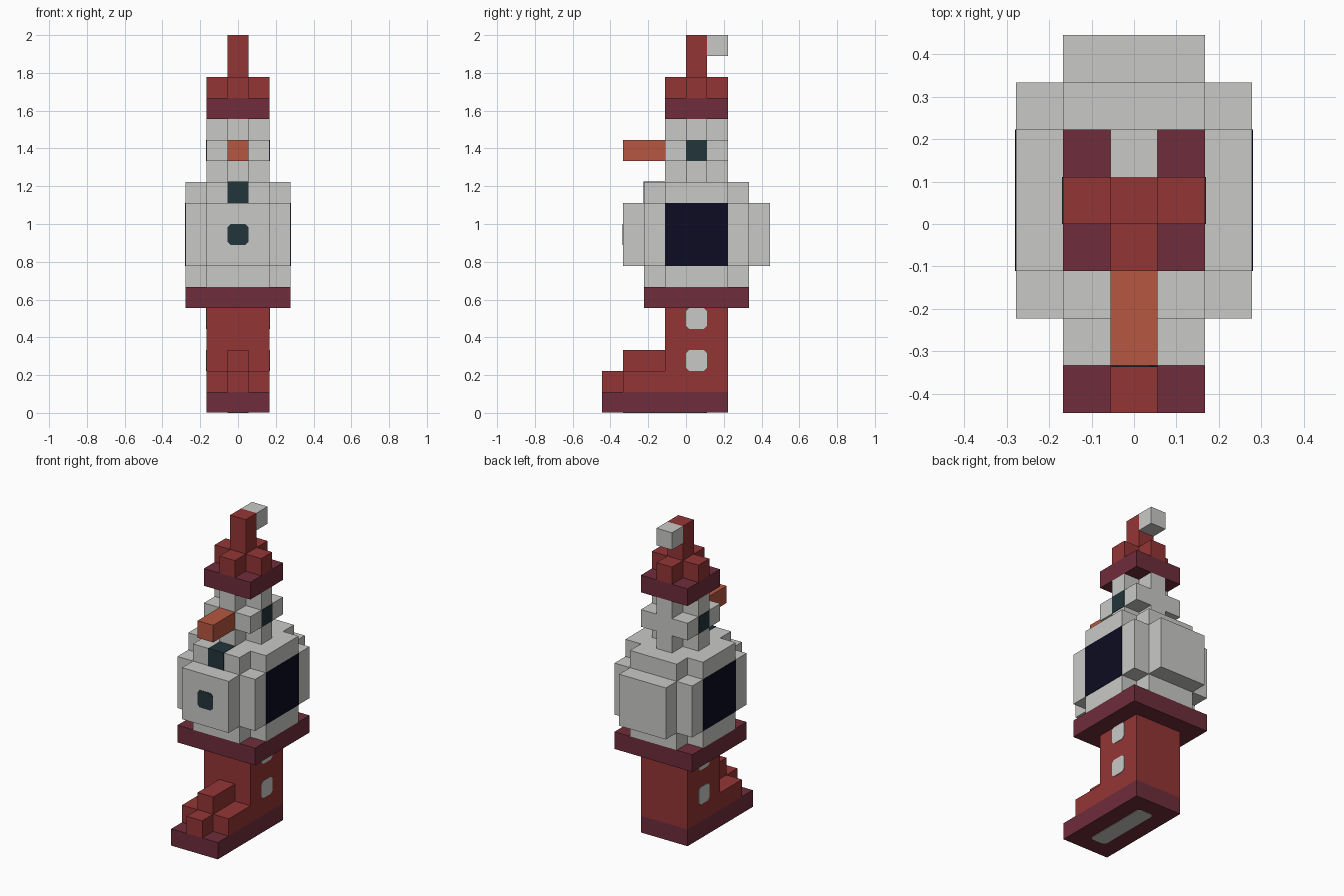
import bpy, bmesh

if "Cube" in bpy.data.objects:
    bpy.data.objects.remove(bpy.data.objects["Cube"])

U = 2 / 18      # one block of the grid
T = 0.025       # plate thickness in blocks (under 0.003 units)


def material(name, rgb):
    m = bpy.data.materials.new(name)
    lin = [(c / 255 / 12.92) if c < 11 else ((c / 255 + 0.055) / 1.055) ** 2.4 for c in rgb]
    m.diffuse_color = (*lin, 1)
    m.use_nodes = True
    m.node_tree.nodes["Principled BSDF"].inputs["Base Color"].default_value = m.diffuse_color
    return m


GREY = material("light_grey", (201, 201, 198))
RED = material("brick_red", (148, 53, 53))
MAROON = material("maroon", (110, 45, 59))
ORANGE = material("orange", (183, 87, 65))
TEAL = material("dark_teal", (34, 53, 59))
NAVY = material("navy", (12, 12, 34))


def prism(name, mat, pts, lo, hi, axis="z"):
    """Extrude a flat outline along an axis, measured in blocks."""
    place = {"z": lambda a, b, c: (a, b, c),
             "x": lambda a, b, c: (c, a, b),
             "y": lambda a, b, c: (a, c, b)}[axis]
    bm = bmesh.new()
    rings = [[bm.verts.new([U * v for v in place(a, b, c)]) for a, b in pts] for c in (lo, hi)]
    n = len(pts)
    for ring in rings:
        bm.faces.new(ring)
    for i in range(n):
        j = (i + 1) % n
        bm.faces.new((rings[0][i], rings[0][j], rings[1][j], rings[1][i]))
    bmesh.ops.recalc_face_normals(bm, faces=bm.faces)
    me = bpy.data.meshes.new(name)
    bm.to_mesh(me)
    bm.free()
    me.materials.append(mat)
    ob = bpy.data.objects.new(name, me)
    bpy.context.collection.objects.link(ob)
    return ob


def rect(a0, a1, b0, b1):
    return [(a0, b0), (a1, b0), (a1, b1), (a0, b1)]


def rounded(a0, a1, b0, b1, r=0.15):
    return [(a0 + r, b0), (a1 - r, b0), (a1, b0 + r), (a1, b1 - r),
            (a1 - r, b1), (a0 + r, b1), (a0, b1 - r), (a0, b0 + r)]


def block(name, mat, hw, y0, y1, z0, z1):
    return prism(name, mat, rect(-hw, hw, y0, y1), z0, z1)


def cross(name, mat, hw, y0, y1, z0, z1):
    """Block with a one-unit notch cut from each upright corner."""
    w = hw - 1
    pts = [(-w, y0), (w, y0), (w, y0 + 1), (hw, y0 + 1), (hw, y1 - 1), (w, y1 - 1),
           (w, y1), (-w, y1), (-w, y1 - 1), (-hw, y1 - 1), (-hw, y0 + 1), (-w, y0 + 1)]
    return prism(name, mat, pts, z0, z1)


def side_plates(name, mat, pts, x):
    """Matching thin plates on the left and right walls."""
    prism(name + "_right", mat, pts, x - T, x + T, "x")
    prism(name + "_left", mat, pts, -x - T, -x + T, "x")


# Foot, with a pale inlay underneath
block("foot_slab", MAROON, 1.5, -4, 2, T, 1)
prism("foot_inlay", GREY, rounded(-0.5, 0.5, -3, 1), 0, 2 * T)

# Stem and front steps
block("stem", RED, 1.5, -1, 2, 1, 5)
block("wide_step", RED, 1.5, -3, -1, 1, 2)
block("front_step", RED, 0.5, -4, -3, 1, 2)
block("upper_step", RED, 0.5, -3, -1, 2, 3)
for z in (2, 4):
    side_plates(f"stem_window_{z}", GREY, rounded(0, 1, z, z + 1), 1.5)

# Round body on its ledge
block("ledge", MAROON, 2.5, -2, 3, 5, 6)
cross("body_lower", GREY, 2.5, -2, 3, 6, 7)
cross("body_middle", GREY, 2.5, -3, 4, 7, 10)
cross("body_upper", GREY, 2.5, -2, 3, 10, 11)
side_plates("body_panel", NAVY, rect(-1, 2, 7, 10), 2.5)
prism("body_front_window", TEAL, rounded(-0.5, 0.5, 8, 9), -3 - T, -3 + T, "y")
block("body_front_block", TEAL, 0.5, -2 - T, -1, 10, 11 + T)

# Neck with a front beam and side windows
cross("neck_lower", GREY, 1.5, -1, 2, 11, 12)
block("neck_middle", GREY, 1.5, -1, 2, 12, 13)
cross("neck_upper", GREY, 1.5, -1, 2, 13, 14)
block("front_beam", ORANGE, 0.5, -3, -1, 12, 13)
side_plates("neck_window", TEAL, rect(0, 1, 12, 13), 1.5)

# Roof, spire and flag
block("roof_slab", MAROON, 1.5, -1, 2, 14, 15)
cross("roof_cap", RED, 1.5, -1, 2, 15, 16)
block("spire", RED, 0.5, 0, 1, 16, 18)
block("flag", GREY, 0.5, 1, 2, 17, 18)
